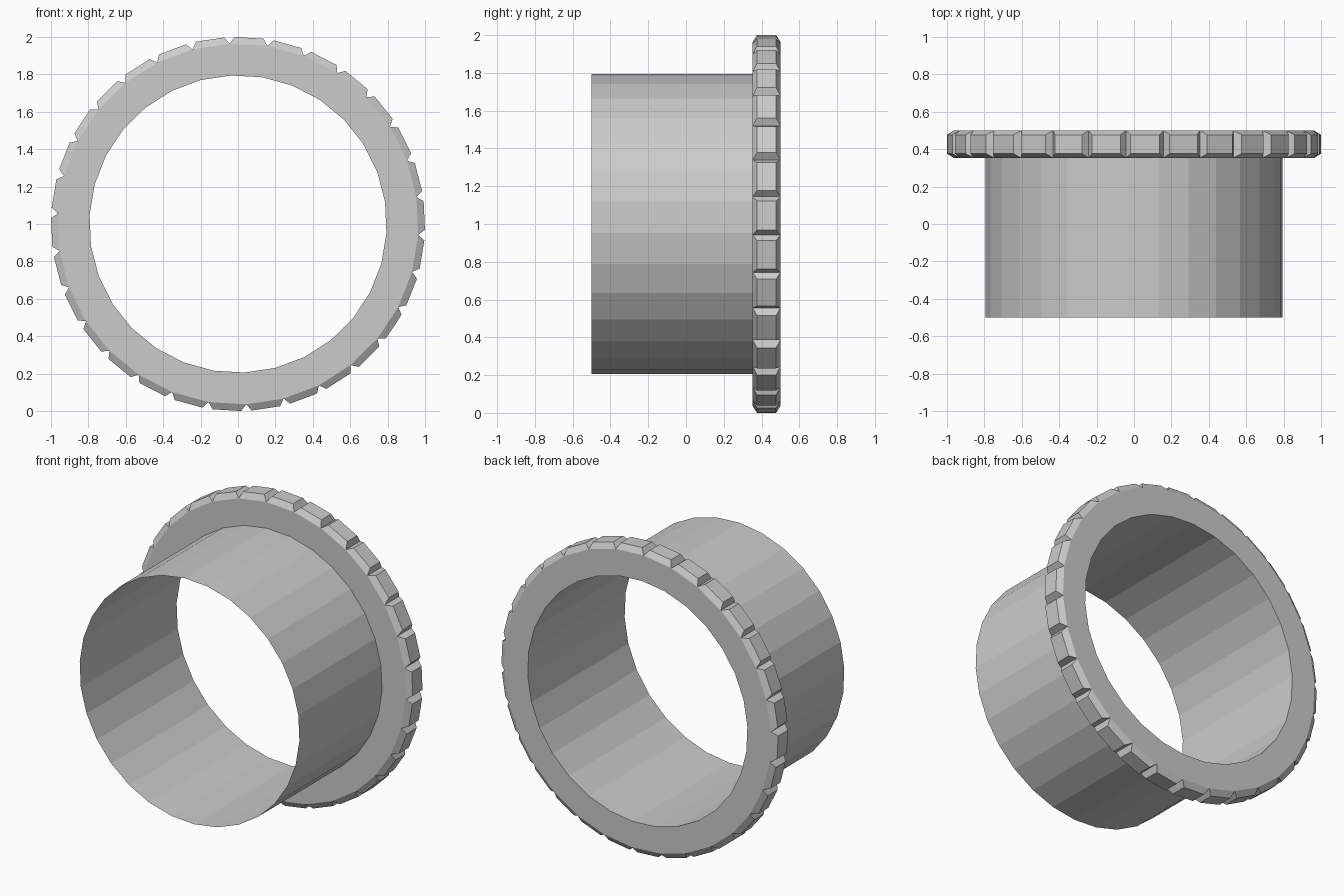
import bpy, bmesh, math

if "Cube" in bpy.data.objects:
    bpy.data.objects.remove(bpy.data.objects["Cube"])

N = 30                         # sides of the tube and number of teeth
START = math.radians(-2.6)     # turn of the first corner from the top
STEP = 2 * math.pi / N
TUBE_R, RIM_R = 0.795, 0.965
FRONT, RIM_FRONT, BACK = -0.5, 0.353, 0.5


def polar(r, a, y):
    return (r * math.sin(a), y, 1 + r * math.cos(a))


def ring(bm, r, y):
    return [bm.verts.new(polar(r, START + i * STEP, y)) for i in range(N)]


def bridge(bm, a, b):
    for i in range(N):
        j = (i + 1) % N
        bm.faces.new((a[i], a[j], b[j], b[i]))


def finish(bm, name):
    mesh = bpy.data.meshes.new(name)
    bm.to_mesh(mesh)
    bm.free()
    obj = bpy.data.objects.new(name, mesh)
    bpy.context.collection.objects.link(obj)


bm = bmesh.new()

# Thin open tube running through the rim
tube_front = ring(bm, TUBE_R, FRONT)
tube_mid = ring(bm, TUBE_R, RIM_FRONT)
tube_back = ring(bm, TUBE_R, BACK)
bridge(bm, tube_mid, tube_front)
bridge(bm, tube_back, tube_mid)

# Flat front and back faces of the rim
rim_front = ring(bm, RIM_R, RIM_FRONT)
rim_back = ring(bm, RIM_R, BACK)
bridge(bm, rim_front, tube_mid)
bridge(bm, tube_back, rim_back)

# One tapered grip tooth on each side of the rim
TOP_R, HALF, INSET = 1.0, math.radians(4.4), 0.023
for i in range(N):
    j = (i + 1) % N
    mid = START + (i + 0.5) * STEP
    base = [rim_front[i], rim_front[j], rim_back[j], rim_back[i]]
    top = [bm.verts.new(polar(TOP_R, mid + s * HALF, y)) for s, y in (
        (-1, RIM_FRONT + INSET), (1, RIM_FRONT + INSET),
        (1, BACK - INSET), (-1, BACK - INSET))]
    bm.faces.new(top)
    for k in range(4):
        m = (k + 1) % 4
        bm.faces.new((base[k], base[m], top[m], top[k]))

bmesh.ops.recalc_face_normals(bm, faces=bm.faces)
finish(bm, "flanged_ring")
